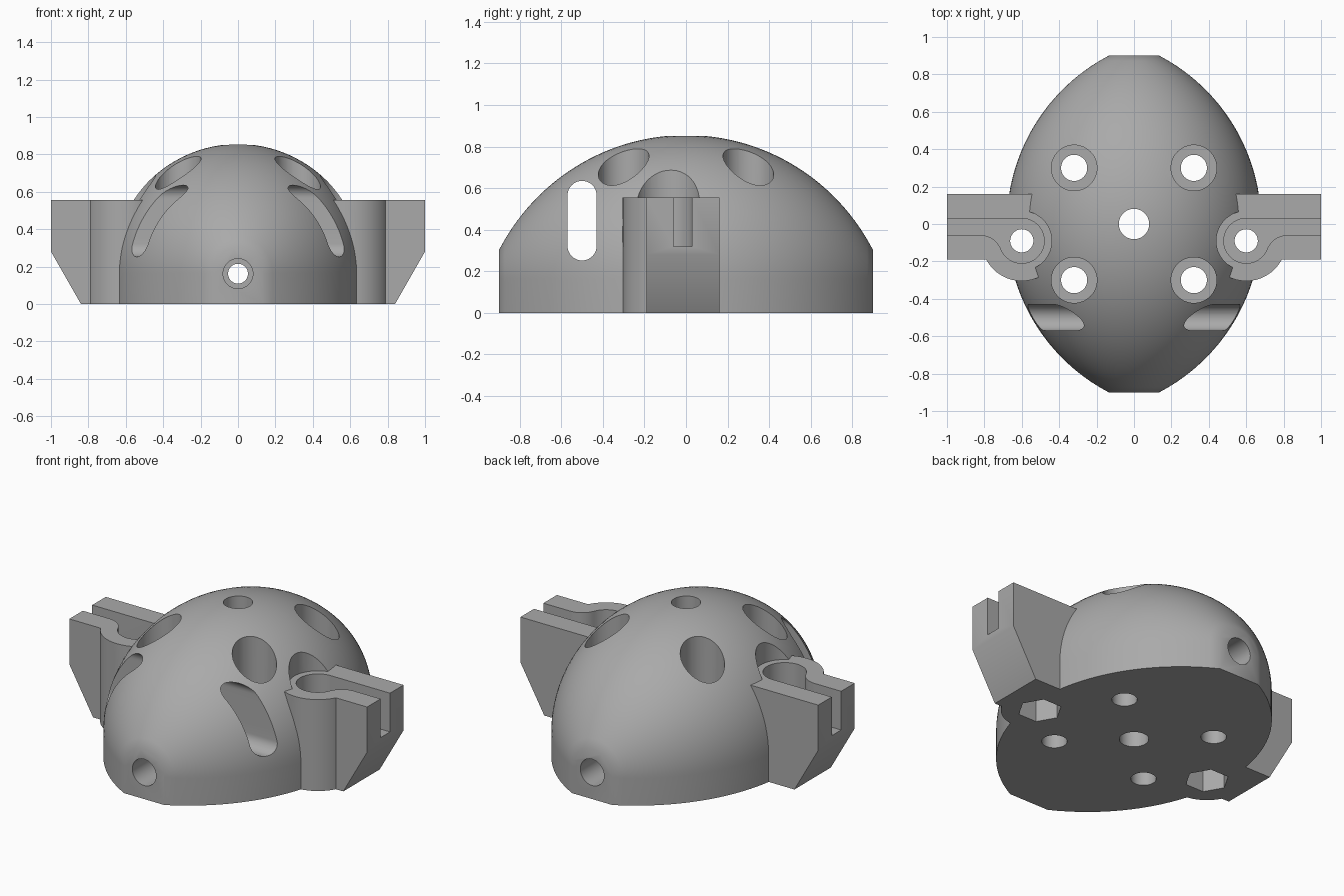
import bpy, bmesh
from math import sin, cos, pi, sqrt, atan2, radians
from mathutils import Matrix

cube = bpy.data.objects.get("Cube")
if cube:
    bpy.data.objects.remove(cube, do_unlink=True)

grey = bpy.data.materials.new("plain grey")
grey.use_nodes = True
COLOUR = (0.4, 0.4, 0.4, 1)
grey.diffuse_color = COLOUR
grey.node_tree.nodes["Principled BSDF"].inputs["Base Color"].default_value = COLOUR


def finish(name, bm):
    bmesh.ops.recalc_face_normals(bm, faces=bm.faces)
    mesh = bpy.data.meshes.new(name)
    bm.to_mesh(mesh)
    bm.free()
    obj = bpy.data.objects.new(name, mesh)
    bpy.context.collection.objects.link(obj)
    mesh.materials.append(grey)
    return obj


def prism(name, outline, low, high, axis="Z"):
    """Extrude a flat outline along an axis; X uses (y, z), Y uses (x, z)."""
    place = {"X": lambda a, b, h: (h, a, b),
             "Y": lambda a, b, h: (a, h, b),
             "Z": lambda a, b, h: (a, b, h)}[axis]
    bm = bmesh.new()
    rings = [[bm.verts.new(place(a, b, h)) for a, b in outline] for h in (low, high)]
    bm.faces.new(rings[0])
    bm.faces.new(rings[1])
    n = len(outline)
    for i in range(n):
        j = (i + 1) % n
        bm.faces.new((rings[0][i], rings[0][j], rings[1][j], rings[1][i]))
    return finish(name, bm)


def arc(cx, cy, r, start, end, steps):
    return [(cx + r * cos(start + (end - start) * i / steps),
             cy + r * sin(start + (end - start) * i / steps)) for i in range(steps + 1)]


def circle(cx, cy, r, sides=48):
    return arc(cx, cy, r, 0, 2 * pi, sides)[:-1]


def combine(target, other, operation):
    mod = target.modifiers.new(operation, "BOOLEAN")
    mod.object, mod.operation, mod.solver = other, operation, "EXACT"
    bpy.context.view_layer.objects.active = target
    bpy.ops.object.modifier_apply(modifier=mod.name)
    bpy.data.objects.remove(other, do_unlink=True)


# Domed body: half-round sections on straight walls, tapering to blunt ends
AXIS_Z, BIG_R, OFFSET = 0.165, 1.0156, 0.3356
bm = bmesh.new()
rings = []
for i in range(65):
    y = -0.9 + 1.8 * i / 64
    r = sqrt(BIG_R ** 2 - y * y) - OFFSET
    section = [(r, 0)] + [(a, AXIS_Z + 1.015 * b) for a, b in arc(0, 0, r, 0, pi, 48)] + [(-r, 0)]
    rings.append([bm.verts.new((x, y, z)) for x, z in section])
for a, b in zip(rings, rings[1:]):
    n = len(a)
    for i in range(n):
        j = (i + 1) % n
        bm.faces.new((a[i], a[j], b[j], b[i]))
bm.faces.new(rings[0])
bm.faces.new(rings[-1])
body = finish("domed_body", bm)

# Side brackets: chamfered arm plus round boss
BX, BY, TOP, FLOOR = 0.6, -0.09, 0.555, 0.32
for s in (1, -1):
    arm = prism("bracket_arm", [(s * x, z) for x, z in
                ((0.4, 0), (0.84, 0), (1, 0.28), (1, TOP), (0.4, TOP))], -0.19, 0.16, "Y")
    boss = prism("bracket_boss", circle(s * BX, BY, 0.215), 0, TOP)
    combine(arm, boss, "UNION")
    combine(body, arm, "UNION")

# Bracket clearance, keyhole pocket with slot, screw hole and nut recess
fillet_r, fillet_x, pocket_r = 0.116, 0.82, 0.12
fillet_y = -0.06 - fillet_r
lean = atan2(fillet_y - BY, fillet_x - BX)
keyhole = ([(1.1, 0.03)] + arc(BX, BY, pocket_r, pi / 2, 2 * pi + lean, 40)
           + arc(fillet_x, fillet_y, fillet_r, pi + lean, pi / 2, 12) + [(1.1, -0.06)])
for s in (1, -1):
    x = s * BX
    combine(body, prism("clearance", circle(x, BY, 0.16), TOP, 1), "DIFFERENCE")
    combine(body, prism("pocket", [(s * a, b) for a, b in keyhole], FLOOR, 0.9), "DIFFERENCE")
    combine(body, prism("screw_hole", circle(x, BY, 0.062), -0.1, 0.5), "DIFFERENCE")
    combine(body, prism("nut_recess", circle(x, BY, 0.123, 6), -0.1, 0.16), "DIFFERENCE")

# Four counterbored mounting holes
for x in (-0.32, 0.32):
    for y in (-0.3, 0.3):
        combine(body, prism("counterbore", circle(x, y, 0.122), 0.3, 1), "DIFFERENCE")
        combine(body, prism("mount_hole", circle(x, y, 0.07), -0.1, 0.5), "DIFFERENCE")

# Centre hole, lengthwise bore with wider mouths, and cross slot
combine(body, prism("centre_hole", circle(0, 0, 0.081), -0.1, 1), "DIFFERENCE")
combine(body, prism("long_bore", circle(0, 0.162, 0.053), -1, 1, "Y"), "DIFFERENCE")
for s in (1, -1):
    combine(body, prism("bore_mouth", circle(0, 0.162, 0.08), s * 0.65, s * 1, "Y"), "DIFFERENCE")
slot = arc(-0.5, 0.565, 0.07, 0, pi, 20) + arc(-0.5, 0.322, 0.07, pi, 2 * pi, 20)
combine(body, prism("cross_slot", slot, -1, 1, "X"), "DIFFERENCE")

# Smooth shading with sharp rims
bpy.ops.object.select_all(action="DESELECT")
body.select_set(True)
bpy.context.view_layer.objects.active = body
bpy.ops.object.shade_smooth_by_angle(angle=radians(30))
